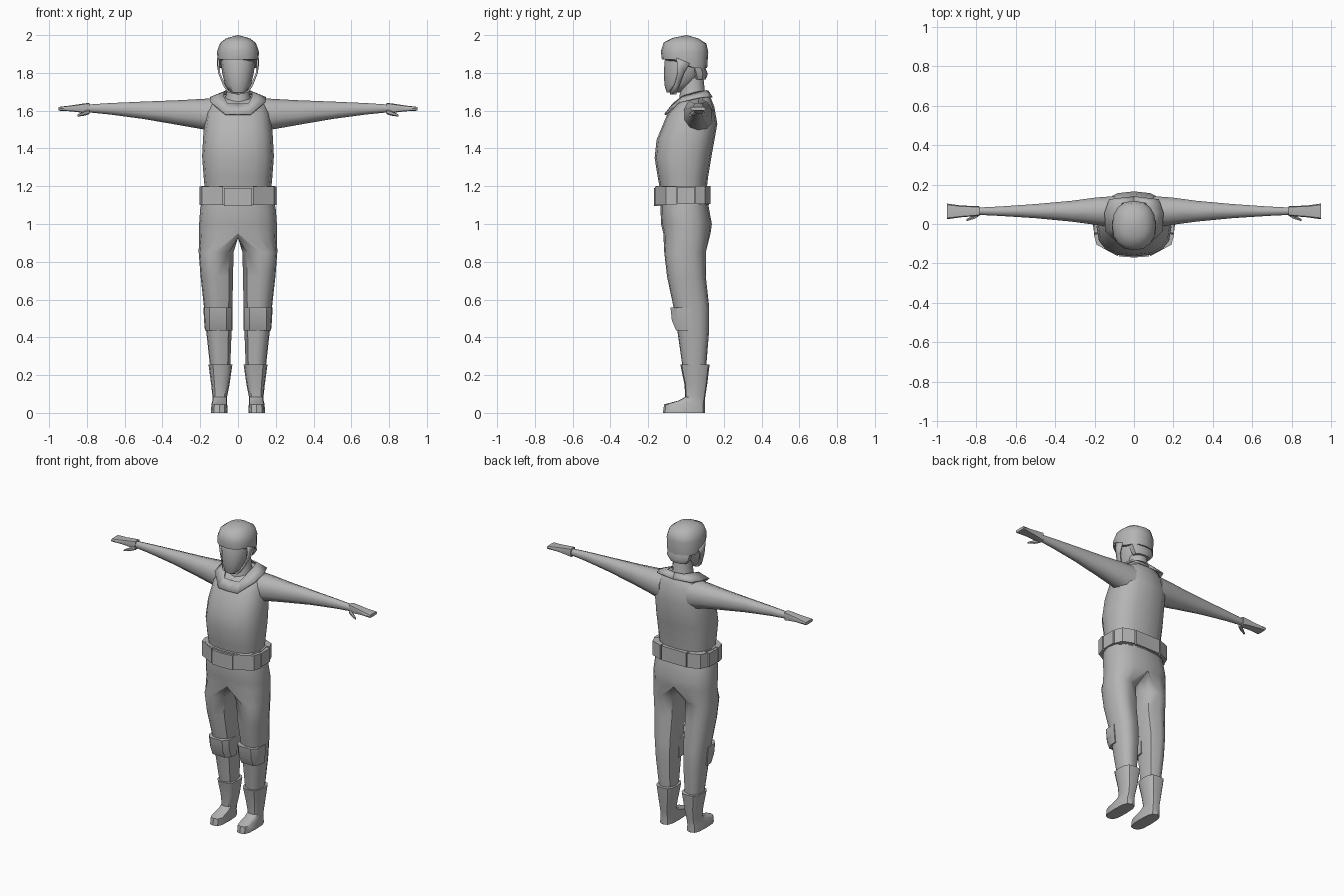
import bpy, bmesh, math
from mathutils import Vector

if "Cube" in bpy.data.objects:
    bpy.data.objects.remove(bpy.data.objects["Cube"])

grey = bpy.data.materials.new("plain_grey")
grey.diffuse_color = (0.46, 0.46, 0.46, 1)
grey.use_nodes = True
grey.node_tree.nodes["Principled BSDF"].inputs["Base Color"].default_value = grey.diffuse_color


def finish(name, bm, mirror=False, angle=40, thick=0):
    bmesh.ops.recalc_face_normals(bm, faces=bm.faces)
    me = bpy.data.meshes.new(name)
    bm.to_mesh(me)
    bm.free()
    ob = bpy.data.objects.new(name, me)
    bpy.context.collection.objects.link(ob)
    me.materials.append(grey)
    bpy.ops.object.select_all(action='DESELECT')
    ob.select_set(True)
    bpy.context.view_layer.objects.active = ob
    bpy.ops.object.shade_smooth_by_angle(angle=math.radians(angle))
    if thick:
        mod = ob.modifiers.new("thickness", 'SOLIDIFY')
        mod.thickness, mod.offset = thick, 0
    if mirror:
        mod = ob.modifiers.new("mirror", 'MIRROR')
        mod.use_clip = True
        mod.merge_threshold = 0.0005
    return ob


def oval(x0, x1, y0, y1, z0, z1, n=12, p=2.5):
    """Rounded ring; height runs from z0 at the front to z1 at the back."""
    pts = []
    for i in range(n):
        a = -math.pi / 2 + 2 * math.pi * i / n
        c, s = math.cos(a), math.sin(a)
        u = math.copysign(abs(c) ** (2 / p), c)
        v = math.copysign(abs(s) ** (2 / p), s)
        pts.append(Vector(((x0 + x1) / 2 + u * (x1 - x0) / 2, (y0 + y1) / 2 + v * (y1 - y0) / 2,
                           z0 + (z1 - z0) * (v + 1) / 2)))
    return pts


def loft(bm, rings, cap0=True, cap1=True):
    rows = [[bm.verts.new(p) for p in r] for r in rings]
    n = len(rows[0])
    for a, b in zip(rows, rows[1:]):
        for i in range(n):
            j = (i + 1) % n
            bm.faces.new((a[i], a[j], b[j], b[i]))
    if cap0:
        bm.faces.new(rows[0])
    if cap1:
        bm.faces.new(rows[-1])
    return rows


def tower(name, rings, mirror=False, n=12, p=2.5, angle=40):
    """Loft of level rings given as (z, x0, x1, y0, y1)."""
    bm = bmesh.new()
    loft(bm, [oval(x0, x1, y0, y1, z, z, n, p) for z, x0, x1, y0, y1 in rings])
    return finish(name, bm, mirror, angle)


def ribbon(name, outer, inner, thick, mirror=True):
    bm = bmesh.new()
    a = [bm.verts.new(p) for p in outer]
    b = [bm.verts.new(p) for p in inner]
    for i in range(len(a) - 1):
        bm.faces.new((a[i], a[i + 1], b[i + 1], b[i]))
    return finish(name, bm, mirror, 30, thick)


# Torso, with the top tilted forward
bm = bmesh.new()
loft(bm, [oval(-w, w, y0, y1, zf, zb, 16) for zf, zb, w, y0, y1 in [
    (1.14, 1.14, .172, -.13, .105), (1.25, 1.25, .182, -.15, .117),
    (1.35, 1.37, .190, -.166, .137), (1.445, 1.53, .183, -.156, .166),
    (1.575, 1.62, .165, -.102, .150), (1.63, 1.67, .138, -.055, .13),
    (1.655, 1.69, .09, -.03, .115)]])
finish("torso", bm)

# Collar band around the neck opening
ribbon("collar",
       [(0, -.112, 1.58), (.068, -.106, 1.58), (.145, -.035, 1.645), (.148, .06, 1.668), (.125, .125, 1.675), (0, .138, 1.67)],
       [(0, -.068, 1.635), (.055, -.066, 1.637), (.075, -.02, 1.675), (.075, .05, 1.695), (.06, .105, 1.705), (0, .115, 1.705)],
       .008)

# Trousers: half a pelvis that closes under the crotch and goes on as a leg
bm = bmesh.new()
half = [oval(-w, w, y0, y1, zf, zf, 16)[:9] for zf, w, y0, y1 in
        [(1.15, .185, -.135, .11), (1.08, .2, -.135, .122), (1.0, .206, -.132, .137), (.95, .207, -.12, .13)]]
rows = [[bm.verts.new(p) for p in r] for r in half]
for a, b in zip(rows, rows[1:]):
    for i in range(8):
        bm.faces.new((a[i], a[i + 1], b[i + 1], b[i]))
top = rows[-1] + [bm.verts.new((0, y, z)) for y, z in [(.07, .935), (0, .925), (-.07, .925)]]


def leg_ring(z, x0, x1, y0, y1):
    angles = [-90 + 22.5 * i for i in range(9)] + [135, 180, 225]
    pts = []
    for d in angles:
        c, s = math.cos(math.radians(d)), math.sin(math.radians(d))
        u, v = math.copysign(abs(c) ** .85, c), math.copysign(abs(s) ** .85, s)
        pts.append(((x0 + x1) / 2 + u * (x1 - x0) / 2, (y0 + y1) / 2 + v * (y1 - y0) / 2, z))
    return pts


prev = top
for r in [(.85, .024, .208, -.115, .105), (.72, .026, .198, -.1, .105), (.56, .03, .18, -.066, .123),
          (.43, .034, .168, -.045, .122), (.22, .042, .145, -.015, .105)]:
    cur = [bm.verts.new(p) for p in leg_ring(*r)]
    for i in range(12):
        j = (i + 1) % 12
        bm.faces.new((prev[i], prev[j], cur[j], cur[i]))
    prev = cur
bm.faces.new(prev)
finish("trousers", bm, True, 50)

# Knee pads wrapped around the front of each knee
bm = bmesh.new()
loft(bm, [[(x, y, z) for x, y in [(.03, .03), (.032, f + .03), (.06, f), (.15, f), (.178 - d, f + .03), (.183 - d, .03)]]
          for z, f, d in [(.558, -.082, 0), (.49, -.075, .003), (.435, -.052, .008)]])
finish("knee_pad", bm, True, 35)

# Boots with a shaft that widens into a low foot
tower("boot", [(.255, .03, .156, -.03, .125), (.15, .045, .142, -.008, .112), (.085, .058, .135, -.004, .102),
               (.065, .058, .136, -.04, .1), (.045, .057, .141, -.116, .1), (.0, .055, .143, -.122, .1)],
      True, 12, 3)

# Belt, buckle and pouches
tower("belt", [(1.2, -.19, .19, -.158, .118), (1.1, -.192, .192, -.15, .122)], n=12, p=2.8, angle=25)


def box(name, corners, zs, mirror=False):
    bm = bmesh.new()
    loft(bm, [[(x, y, z) for x, y in corners] for z in zs])
    return finish(name, bm, mirror, 25)


box("belt_front", [(-.075, -.165), (0, -.17), (.075, -.165), (.075, -.12), (-.075, -.12)], (1.095, 1.19))
box("front_pouch", [(.08, -.165), (.19, -.105), (.205, -.05), (.16, -.05), (.08, -.11)], (1.1, 1.198), True)
box("side_pouch", [(.203, -.045), (.203, .045), (.16, .045), (.16, -.045)], (1.105, 1.195), True)
box("rear_pouch", [(.196, .05), (.175, .1), (.1, .13), (.1, .08), (.15, .05)], (1.105, 1.2), True)
box("belt_back", [(-.09, .13), (.09, .13), (.09, .09), (-.09, .09)], (1.105, 1.2))

# Arms, lofted sideways from (x, y0, y1, z0, z1)


def sideways(name, rings, n=10, p=2.2, angle=50):
    bm = bmesh.new()
    loft(bm, [[(x, q.x, q.y) for q in oval(y0, y1, z0, z1, 0, 0, n, p)] for x, y0, y1, z0, z1 in rings])
    return finish(name, bm, True, angle)


sideways("arm", [(.1, -.02, .145, 1.475, 1.668), (.19, -.008, .138, 1.502, 1.662), (.32, .01, .12, 1.525, 1.655),
                 (.5, .028, .103, 1.556, 1.648), (.68, .04, .09, 1.58, 1.64), (.8, .046, .084, 1.592, 1.632)])
sideways("hand", [(.785, .042, .09, 1.582, 1.642), (.83, .038, .092, 1.59, 1.636),
                  (.88, .034, .094, 1.596, 1.628), (.95, .024, .104, 1.6, 1.62)], 8, 4)
sideways("thumb", [(.785, .04, .065, 1.582, 1.608), (.81, .025, .05, 1.574, 1.6),
                   (.85, .014, .026, 1.568, 1.58)], 6, 2.2)

# Neck and head
bm = bmesh.new()
loft(bm, [oval(-w, w, y0, y1, zf, zb, 12, 2.1) for zf, zb, w, y0, y1 in [
    (1.6, 1.64, .085, -.045, .115), (1.67, 1.7, .062, -.035, .1), (1.8, 1.8, .055, -.02, .09)]])
finish("neck", bm)
tower("head", [(1.695, -.038, .038, -.102, -.035), (1.735, -.068, .068, -.114, .03), (1.79, -.082, .082, -.117, .085),
               (1.86, -.092, .092, -.114, .1), (1.93, -.08, .08, -.09, .08)], n=12, p=2.2, angle=60)

# Helmet shell: rim is higher at the face than at the ears and nape
bm = bmesh.new()
rim = oval(-.107, .107, -.128, .112, 0, 0, 16, 2.4)
for q in rim:
    q.z = 1.872 if q.y < -.06 else (1.845 if q.y < .02 else 1.825)
rows = loft(bm, [rim] + [oval(-w, w, y0, y1, zf, zb, 16, 2.3) for zf, zb, w, y0, y1 in [
    (1.915, 1.91, .111, -.133, .118), (1.962, 1.955, .095, -.118, .108), (1.985, 1.982, .062, -.07, .066)]],
    True, False)
peak = bm.verts.new((0, .005, 2.0))
for i in range(16):
    bm.faces.new((rows[-1][i], rows[-1][(i + 1) % 16], peak))
finish("helmet", bm, angle=50)

# Chin straps and nape pad
ribbon("chin_strap", [(.105, -.05, 1.88), (.1, -.045, 1.8), (.074, -.062, 1.735), (.052, -.085, 1.7), (0, -.085, 1.69)],
       [(.107, .02, 1.85), (.1, -.01, 1.8), (.072, -.035, 1.735), (.05, -.05, 1.7), (0, -.05, 1.69)], .01)
tower("nape_pad", [(1.835, -.085, .085, .02, .1), (1.795, -.08, .08, .03, .115), (1.765, -.06, .06, .04, .105)], n=10)
